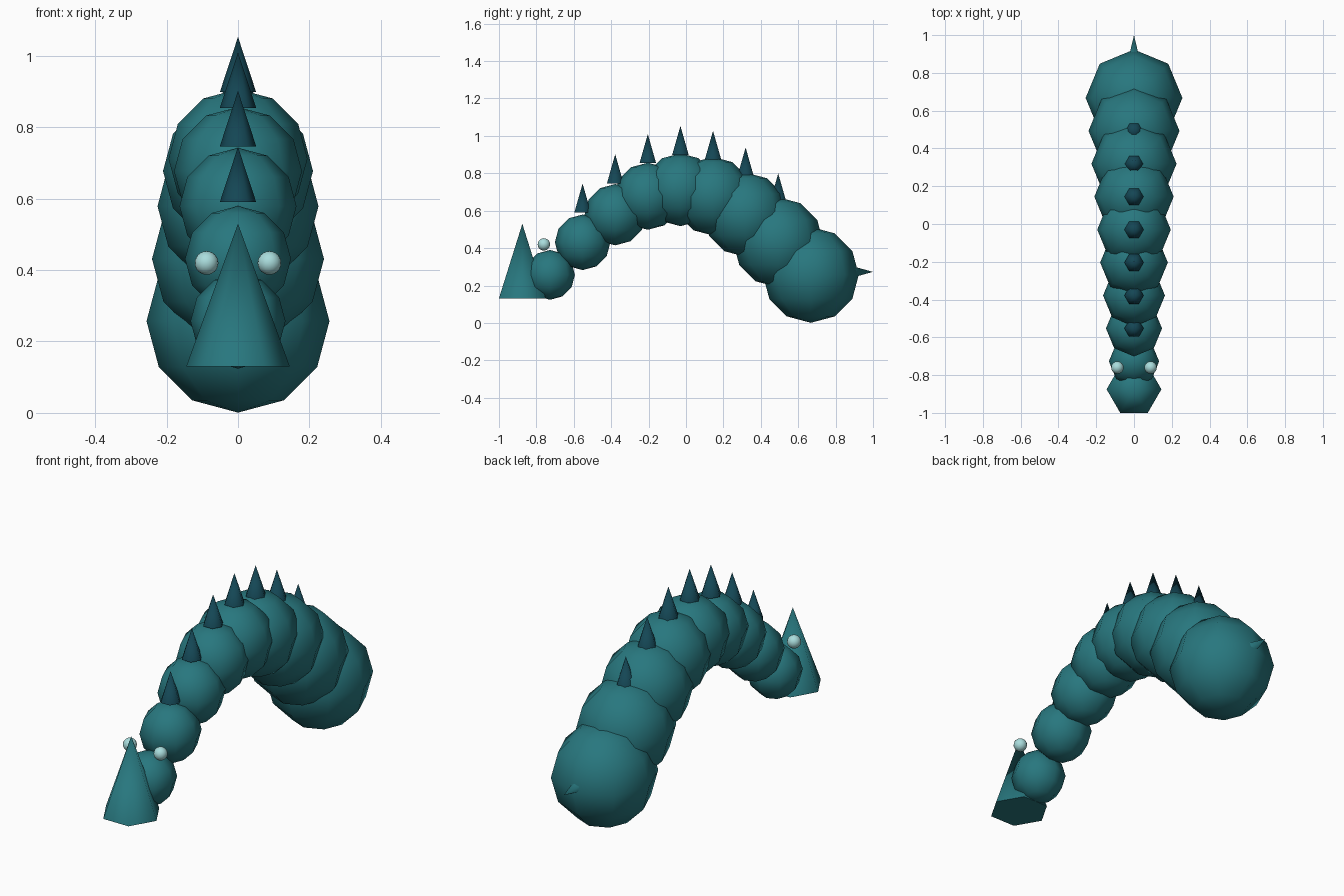
import bpy
import math

if "Cube" in bpy.data.objects:
    bpy.data.objects.remove(bpy.data.objects["Cube"])


def material(name, rgb):
    m = bpy.data.materials.new(name)
    m.diffuse_color = (*rgb, 1.0)
    m.use_nodes = True
    m.node_tree.nodes["Principled BSDF"].inputs["Base Color"].default_value = m.diffuse_color
    return m


TEAL = material("teal skin", (0.021, 0.185, 0.21))
DARK = material("dark blue spikes", (0.007, 0.062, 0.09))
PALE = material("pale eyes", (0.40, 0.72, 0.72))


def finish(name, mat):
    ob = bpy.context.object
    ob.name = name
    ob.data.materials.append(mat)
    bpy.ops.object.shade_smooth_by_angle(angle=math.radians(70))
    return ob


def ball(name, loc, radius, mat, segments=8, rings=6):
    bpy.ops.mesh.primitive_uv_sphere_add(segments=segments, ring_count=rings,
                                         radius=radius, location=loc)
    return finish(name, mat)


def cone(name, base, radius, height, mat, sides=6, rot=(0, 0, 0), axis=(0, 0, 1)):
    # base is the centre of the cone's flat end; axis points to the tip
    centre = [b + a * height / 2 for b, a in zip(base, axis)]
    bpy.ops.mesh.primitive_cone_add(vertices=sides, radius1=radius, radius2=0,
                                    depth=height, location=centre, rotation=rot)
    return finish(name, mat)


TURN = (0, 0, math.radians(30))   # puts cone corners on the x axis

# Arched body of growing segments, with a spike on each inner one
for i in range(9):
    y = -0.727 + 0.1743 * i
    z = 0.257 + 0.455 * math.sin(math.pi * i / 8)
    r = 0.133 + 0.0154 * i
    ball(f"body_segment_{i + 1}", (0, y, z), r, TEAL)
    if 1 <= i <= 7:
        cone(f"back_spike_{i}", (0, y, z + 0.150 + 0.009 * i), 0.051, 0.155,
             DARK, rot=TURN)

# Head cone
cone("head", (0, -0.875, 0.13), 0.145, 0.40, TEAL, rot=TURN)

# Eyes
for side, x in (("left", -0.088), ("right", 0.088)):
    ball(f"{side}_eye", (x, -0.76, 0.42), 0.033, PALE, 16, 12)

# Tail tip pointing backwards
cone("tail_tip", (0, 0.80, 0.273), 0.055, 0.20, TEAL,
     rot=(math.radians(-90), 0, 0), axis=(0, 1, 0))
